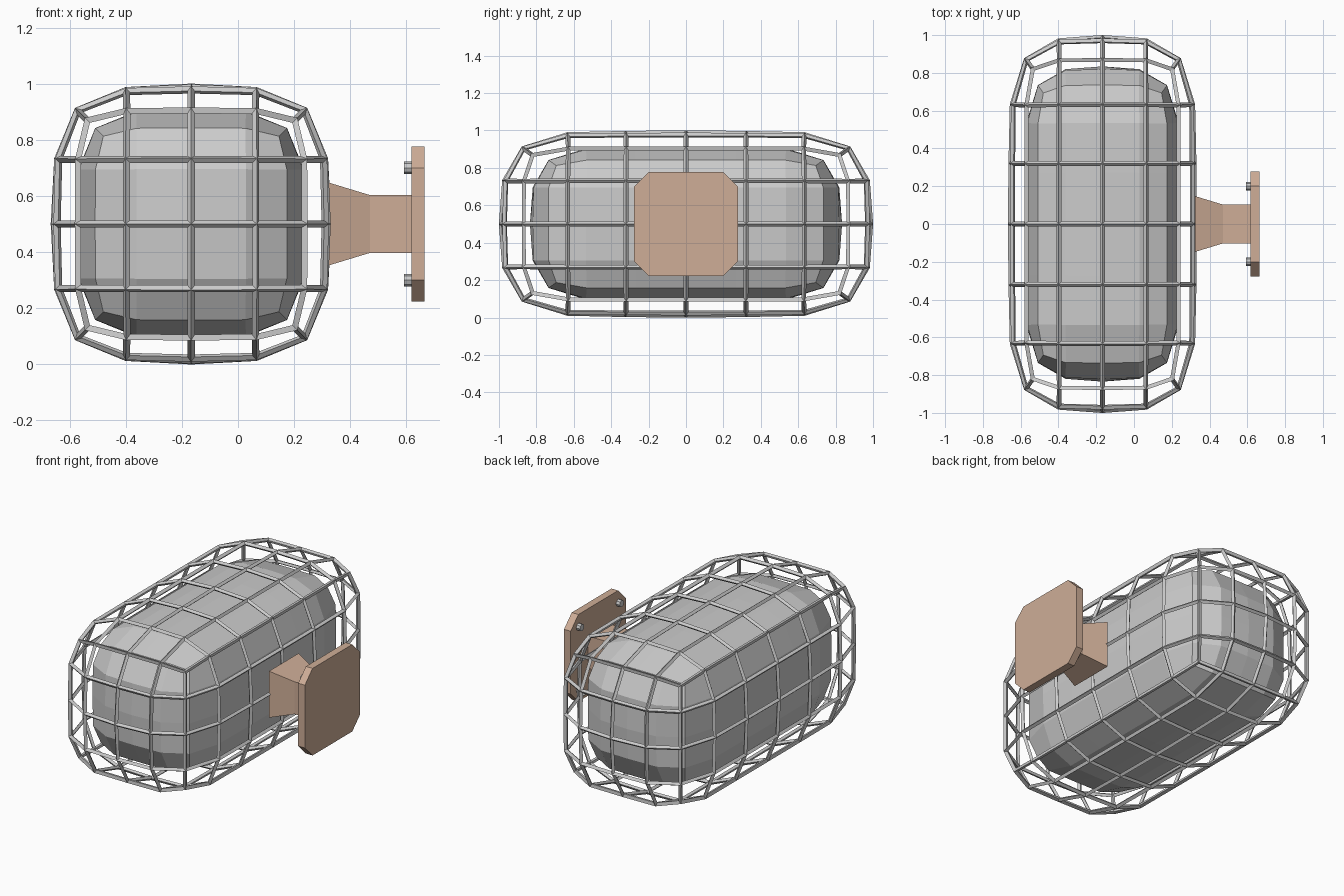
import bpy, bmesh
from math import hypot, pi
from mathutils import Matrix, Vector
from itertools import product

if "Cube" in bpy.data.objects:
    bpy.data.objects.remove(bpy.data.objects["Cube"])

CX, CZ = -0.167, 0.5
BAR = 0.026

tan = bpy.data.materials.new("tan_mount")
tan.diffuse_color = (0.62, 0.42, 0.31, 1)
tan.use_nodes = True
tan.node_tree.nodes["Principled BSDF"].inputs["Base Color"].default_value = tan.diffuse_color


def finish(name, bm, mat=None):
    bmesh.ops.recalc_face_normals(bm, faces=bm.faces)
    me = bpy.data.meshes.new(name)
    bm.to_mesh(me)
    bm.free()
    ob = bpy.data.objects.new(name, me)
    bpy.context.collection.objects.link(ob)
    if mat:
        me.materials.append(mat)
    return ob


# Rounded box grid: position of each ring, and how far a face sinks toward its edges
N = (2, 3, 2)
STEP = ((0, 0.235, 0.4875), (0, 0.325, 0.64, 0.9875), (0, 0.235, 0.4875))
SINK = ((0, 0.025, 0.17), (0, 0.006, 0.02, 0.17), (0, 0.025, 0.17))


def place(idx, scale):
    out = []
    for a in range(3):
        o = [b for b in range(3) if b != a]
        drop = hypot(*[SINK[b][abs(idx[b])] for b in o])
        if a == 1:
            drop *= 0.7
        if abs(idx[a]) < N[a]:
            drop *= 0.1
        v = STEP[a][abs(idx[a])] * (1 - drop) * scale
        out.append(v if idx[a] >= 0 else -v)
    return Vector(out) + Vector((CX, 0, CZ))


def rounded_box(name, scale):
    bm = bmesh.new()
    verts = {}

    def vert(idx):
        if idx not in verts:
            verts[idx] = bm.verts.new(place(idx, scale))
        return verts[idx]

    for a in range(3):
        b, c = (a + 1) % 3, (a + 2) % 3
        for side in (-N[a], N[a]):
            for u, w in product(range(-N[b], N[b]), range(-N[c], N[c])):
                quad = []
                for du, dw in ((0, 0), (1, 0), (1, 1), (0, 1)):
                    i = [0, 0, 0]
                    i[a], i[b], i[c] = side, u + du, w + dw
                    quad.append(vert(tuple(i)))
                bm.faces.new(quad)
    return finish(name, bm)


# Solid lamp body and the bar cage around it
rounded_box("lamp_body", 0.845)
cage = rounded_box("wire_cage", 1.0)
wire = cage.modifiers.new("bars", 'WIREFRAME')
wire.thickness = BAR
wire.offset = 0


def loft(name, sections, mat):
    """Skin matching (y, z) outlines placed along x."""
    bm = bmesh.new()
    rings = [[bm.verts.new((x, y, z + CZ)) for y, z in pts] for x, pts in sections]
    for r, s in zip(rings, rings[1:]):
        n = len(r)
        for i in range(n):
            bm.faces.new((r[i], r[(i + 1) % n], s[(i + 1) % n], s[i]))
    bm.faces.new(rings[0])
    bm.faces.new(rings[-1])
    return finish(name, bm, mat)


def square(h):
    return [(-h, -h), (h, -h), (h, h), (-h, h)]


# Flared neck
loft("mount_neck", [(0.322, square(0.148)), (0.47, square(0.103)), (0.625, square(0.103))], tan)

# Wall plate with cut corners
P, Q = 0.277, 0.2
octagon = [(-Q, -P), (Q, -P), (P, -Q), (P, Q), (Q, P), (-Q, P), (-P, Q), (-P, -Q)]
loft("wall_plate", [(0.618, octagon), (0.665, octagon)], tan)

# Four bolts on the cage side of the plate
for y, z in product((-0.2, 0.2), repeat=2):
    bm = bmesh.new()
    m = Matrix.Translation((0.606, y, CZ + z)) @ Matrix.Rotation(pi / 2, 4, 'Y')
    bmesh.ops.create_cone(bm, cap_ends=True, segments=8, radius1=0.022,
                          radius2=0.022, depth=0.028, matrix=m)
    finish("plate_bolt", bm)
